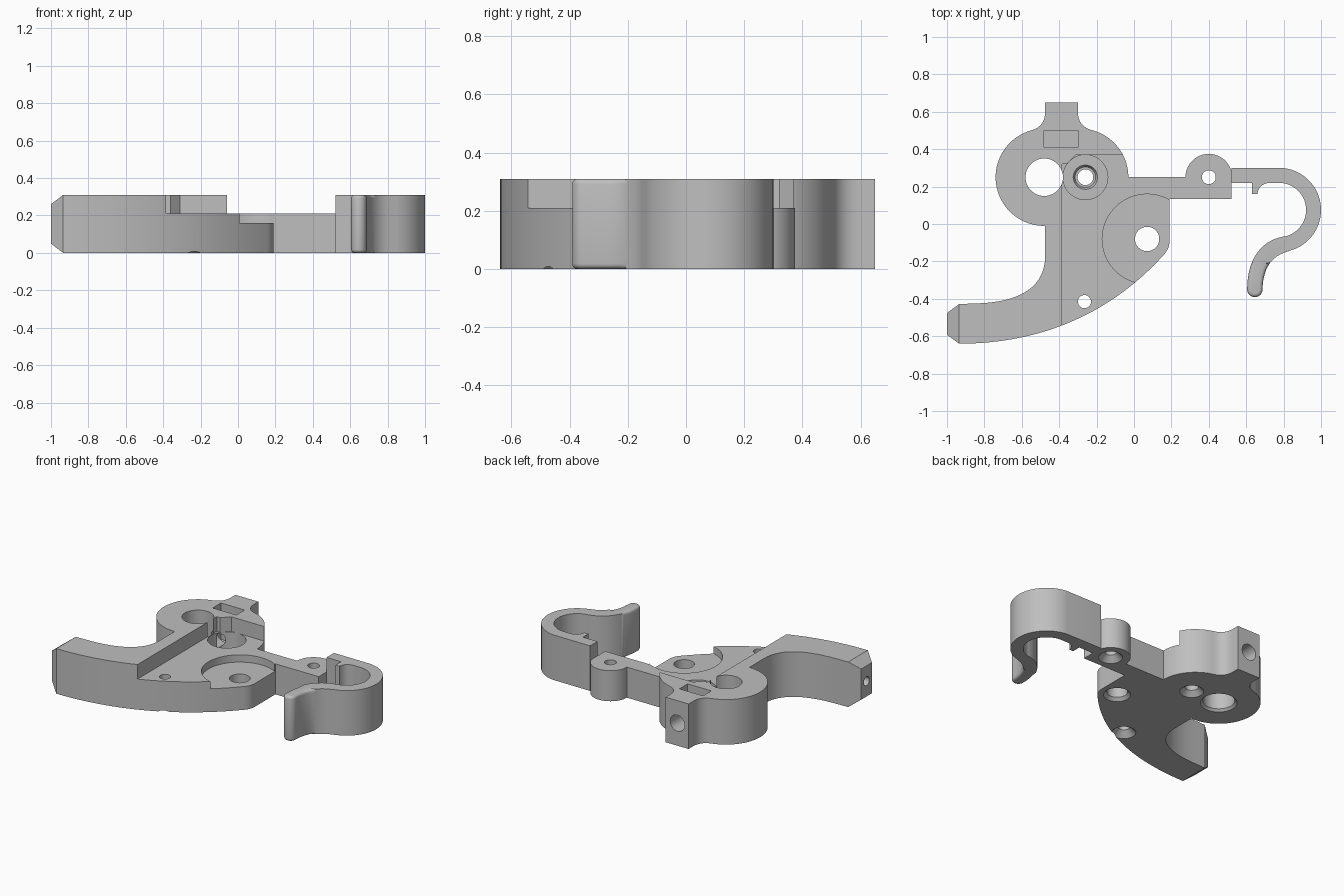
import bpy, bmesh, math
from mathutils import Vector, Matrix
from mathutils.geometry import interpolate_bezier

cube = bpy.data.objects.get("Cube")
if cube:
    bpy.data.objects.remove(cube)

HEIGHT, STEP, MID = 0.31, 0.21, 0.155

metal = bpy.data.materials.new("plain grey")
metal.use_nodes = True
grey = (0.52, 0.52, 0.52, 1)
metal.diffuse_color = grey
metal.node_tree.nodes["Principled BSDF"].inputs["Base Color"].default_value = grey


def arc(cx, cy, r, a0, a1, n=24):
    angles = [math.radians(a0 + (a1 - a0) * i / n) for i in range(n + 1)]
    return [(cx + r * math.cos(a), cy + r * math.sin(a)) for a in angles]


def bez(p0, h0, h1, p1, n=16):
    pts = [Vector((*p, 0)) for p in (p0, h0, h1, p1)]
    return [(v.x, v.y) for v in interpolate_bezier(*pts, n)]


def make_object(name, bm):
    bmesh.ops.recalc_face_normals(bm, faces=bm.faces)
    mesh = bpy.data.meshes.new(name)
    bm.to_mesh(mesh)
    bm.free()
    mesh.materials.append(metal)
    obj = bpy.data.objects.new(name, mesh)
    bpy.context.collection.objects.link(obj)
    return obj


def prism(points, z0, z1):
    bm = bmesh.new()
    face = bm.faces.new([bm.verts.new((x, y, z0)) for x, y in points])
    top = bmesh.ops.extrude_face_region(bm, geom=[face])["geom"]
    bmesh.ops.translate(bm, vec=(0, 0, z1 - z0),
                        verts=[v for v in top if isinstance(v, bmesh.types.BMVert)])
    bmesh.ops.remove_doubles(bm, verts=bm.verts, dist=0.0005)
    return bm


def cone(start, end, r0, r1):
    start, end = Vector(start), Vector(end)
    axis = end - start
    place = Matrix.Translation((start + end) / 2) @ axis.to_track_quat('Z', 'Y').to_matrix().to_4x4()
    bm = bmesh.new()
    bmesh.ops.create_cone(bm, cap_ends=True, segments=48, radius1=r0, radius2=r1,
                          depth=axis.length, matrix=place)
    return bm


def activate(obj):
    bpy.ops.object.select_all(action='DESELECT')
    obj.select_set(True)
    bpy.context.view_layer.objects.active = obj


def cut(obj, bm):
    cutter = make_object("cutter", bm)
    cutter.hide_render = True
    mod = obj.modifiers.new("cut", 'BOOLEAN')
    mod.operation, mod.solver, mod.object = 'DIFFERENCE', 'EXACT', cutter
    activate(obj)
    bpy.ops.object.modifier_apply(modifier=mod.name)
    bpy.data.objects.remove(cutter)


# Lever body: tail, round head with neck, arm and lug in one outline
outline = [(-0.935, -0.428)]
outline += bez((-0.85, -0.425), (-0.63, -0.42), (-0.475, -0.35), (-0.475, -0.17))
outline += arc(-0.48, 0.25, 0.26, -89, -255, 40)
outline += bez((-0.545, 0.502), (-0.50, 0.515), (-0.475, 0.55), (-0.475, 0.60))
outline += [(-0.475, 0.65), (-0.30, 0.65)]
outline += bez((-0.30, 0.60), (-0.30, 0.55), (-0.275, 0.515), (-0.225, 0.502))
outline += arc(-0.29, 0.25, 0.26, 75, 0)
outline += arc(0.4, 0.25, 0.125, 180, 16)
outline += [(0.52, 0.135), (0.19, 0.135)]
outline += bez((0.19, -0.09), (0.19, -0.13), (0.17, -0.155), (0.15, -0.175), 8)
outline += bez((0.15, -0.175), (-0.13, -0.48), (-0.5, -0.64), (-0.935, -0.64), 32)
bm = prism(outline, 0, HEIGHT)

# Tapered tail end
end = min(bm.faces, key=lambda f: f.calc_center_median().x)
tip = bmesh.ops.extrude_face_region(bm, geom=[end])["geom"]
bmesh.ops.delete(bm, geom=[end], context='FACES_ONLY') if end.is_valid else None
middle = Vector((-0.935, -0.534, MID))
for v in tip:
    if isinstance(v, bmesh.types.BMVert):
        d = v.co - middle
        v.co = middle + Vector((-0.065, d.y * 0.55, d.z * 0.68))
body = make_object("lever_body", bm)

# Lowered deck
cut(body, prism([(-0.385, -0.7), (-0.385, 0.32), (-0.36, 0.32), (-0.31, 0.37), (0.1, 0.37),
                 (0.1, 0.5), (0.6, 0.5), (0.6, -0.7)], STEP, 0.4))
# Round pockets in the deck, and the nut slot in the neck
cut(body, cone((0.07, -0.08, 0.16), (0.07, -0.08, 0.4), 0.24, 0.24))
cut(body, cone((-0.26, 0.25, 0.1), (-0.26, 0.25, 0.4), 0.12, 0.12))
cut(body, prism([(-0.48, 0.41), (-0.30, 0.41), (-0.30, 0.5), (-0.48, 0.5)], 0.06, 0.4))

# Through holes with a countersink on the underside: x, y, radius, rim
for x, y, r, rim in [(-0.48, 0.25, 0.1, 0.115), (-0.26, 0.25, 0.042, 0.075),
                     (0.07, -0.08, 0.065, 0.085), (-0.265, -0.415, 0.035, 0.075),
                     (0.4, 0.25, 0.037, 0.075)]:
    cut(body, cone((x, y, -0.1), (x, y, 0.4), r, r))
    slope = rim - r
    cut(body, cone((x, y, -0.02), (x, y, slope), rim + 0.02, r))
# Seat around the pivot hole
cut(body, cone((-0.26, 0.25, 0.08), (-0.26, 0.25, 0.12), 0.055, 0.075))

# Screw holes in the neck and the tail
cut(body, cone((-0.39, 0.8, MID), (-0.39, 0.3, MID), 0.055, 0.055))
cut(body, cone((-1.1, -0.534, MID), (-0.8, -0.534, MID), 0.03, 0.03))

# Hook with a small catch tooth
hook_line = [(0.52, 0.30)]
hook_line += arc(0.775, 0.075, 0.225, 84, -75, 40)
hook_line += bez((0.82, -0.148), (0.74, -0.17), (0.69, -0.23), (0.687, -0.35))
hook_line += arc(0.646, -0.35, 0.041, 0, -180, 14)
hook_line += bez((0.605, -0.35), (0.605, -0.20), (0.67, -0.09), (0.80, -0.067))
hook_line += arc(0.775, 0.075, 0.145, -78, 90, 36)
hook_line += bez((0.73, 0.22), (0.69, 0.22), (0.665, 0.20), (0.66, 0.16), 8)
hook_line += [(0.63, 0.16), (0.63, 0.22), (0.52, 0.22)]
bm = prism(hook_line, 0, HEIGHT)
rims = [e for e in bm.edges if abs(e.verts[0].co.z - e.verts[1].co.z) < 0.001
        and all(v.co.y < -0.2 for v in e.verts)]
bmesh.ops.bevel(bm, geom=rims, offset=0.018, segments=4, profile=0.5, affect='EDGES')
hook = make_object("hook", bm)

for obj in (body, hook):
    activate(obj)
    bpy.ops.object.shade_smooth_by_angle(angle=math.radians(25))
